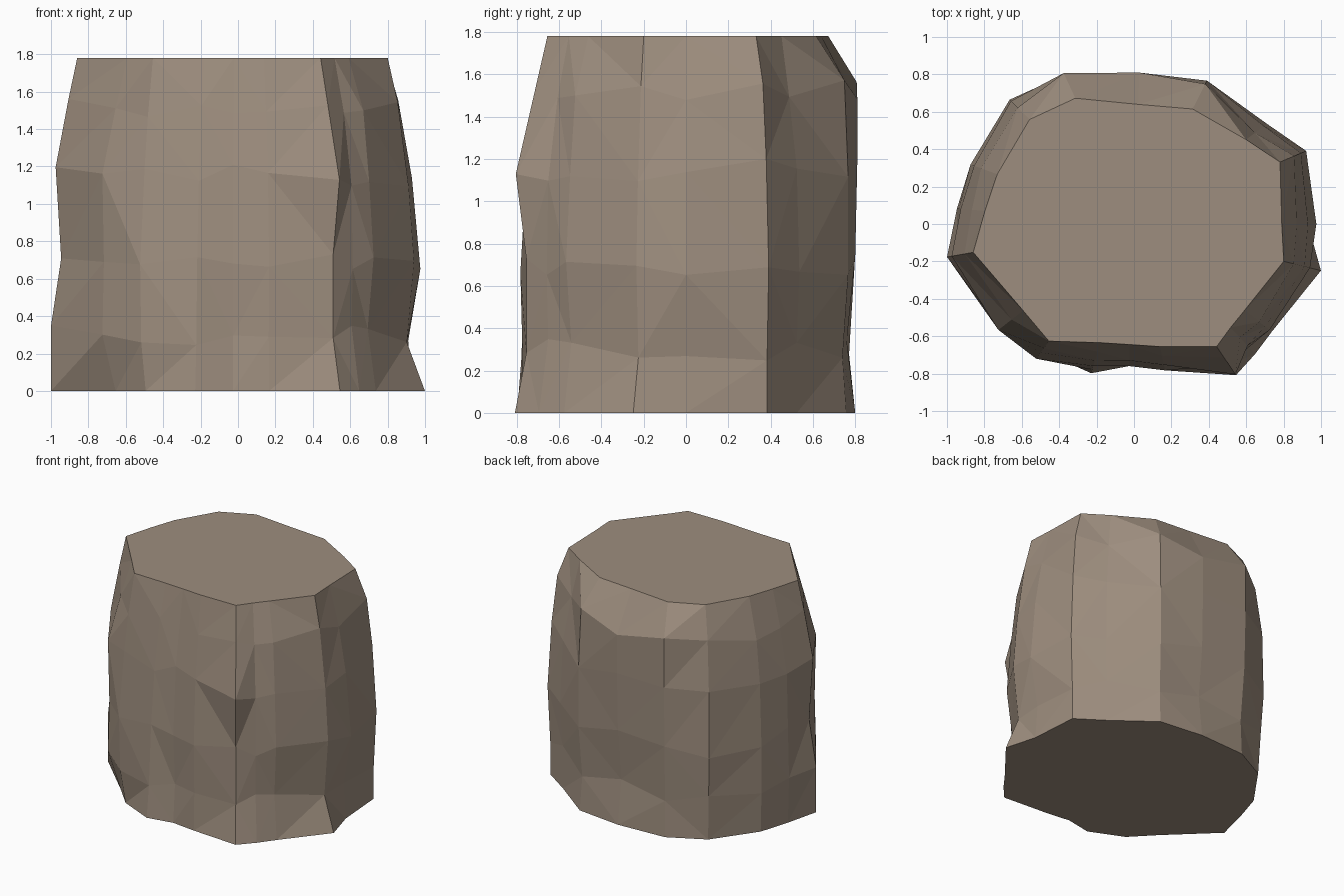
import bpy, bmesh, math, random

random.seed(4)
HEIGHTS = [0.0, 0.3, 0.7, 1.15, 1.52, 1.78]

# Weathered columns around the rock: angle, then radius at each height
COLUMNS = [
    (0,   .93, .91, .975, .93, .87, .79),
    (23,  .98, .98, 1.0, .97, .93, .848),
    (37,  .87, .87, .89, .87, .81, .75),
    (63,  .85, .83, .86, .86, .84, .69),
    (88,  .80, .76, .80, .81, .81, .64),
    (115, .86, .85, .88, .89, .89, .742),
    (135, .90, .92, .94, .93, .88, .79),
    (160, .92, .93, .93, .91, .87, .778),
    (175, .94, .95, .94, .93, .87, .80),
    (190, 1.015, 1.015, .96, .99, .92, .873),
    (218, .83, .92, .91, .92, .83, .752),
    (234, .84, .88, .89, .85, .82, .774),
    (254, .83, .81, .79, .76, .71, .66),
    (268, .76, .74, .76, .73, .69, .645),
    (282, .80, .79, .80, .77, .72, .67),
    (304, .975, .91, .91, .97, .86, .79),
    (313, .95, .89, .90, .89, .83, .757),
    (322, .935, .88, .92, .89, .85, .75),
    (346, 1.03, .93, .97, .94, .88, .825),
]

bm = bmesh.new()
cols = []
for angle, *radii in COLUMNS:
    a = math.radians(angle)
    col = []
    for i, r in enumerate(radii):
        z = HEIGHTS[i]
        if 0 < i < len(HEIGHTS) - 1:      # uneven facet heights
            z += random.uniform(-.06, .06)
        col.append(bm.verts.new((r * math.cos(a), r * math.sin(a), z)))
    cols.append(col)

# Chiselled sides
sides = []
for k, a in enumerate(cols):
    b = cols[(k + 1) % len(cols)]
    for i in range(len(HEIGHTS) - 1):
        sides.append(bm.faces.new((a[i], b[i], b[i + 1], a[i + 1])))
bmesh.ops.triangulate(bm, faces=sides, quad_method='BEAUTY')

# Flat top and base
bm.faces.new([c[-1] for c in cols])
bm.faces.new([c[0] for c in reversed(cols)])
bmesh.ops.recalc_face_normals(bm, faces=bm.faces)

mesh = bpy.data.meshes.new("rock")
bm.to_mesh(mesh)
bm.free()
rock = bpy.data.objects.new("rock", mesh)
bpy.context.collection.objects.link(rock)

# Warm stone colour
stone = bpy.data.materials.new("stone")
stone.diffuse_color = (.34, .27, .21, 1)
mesh.materials.append(stone)
